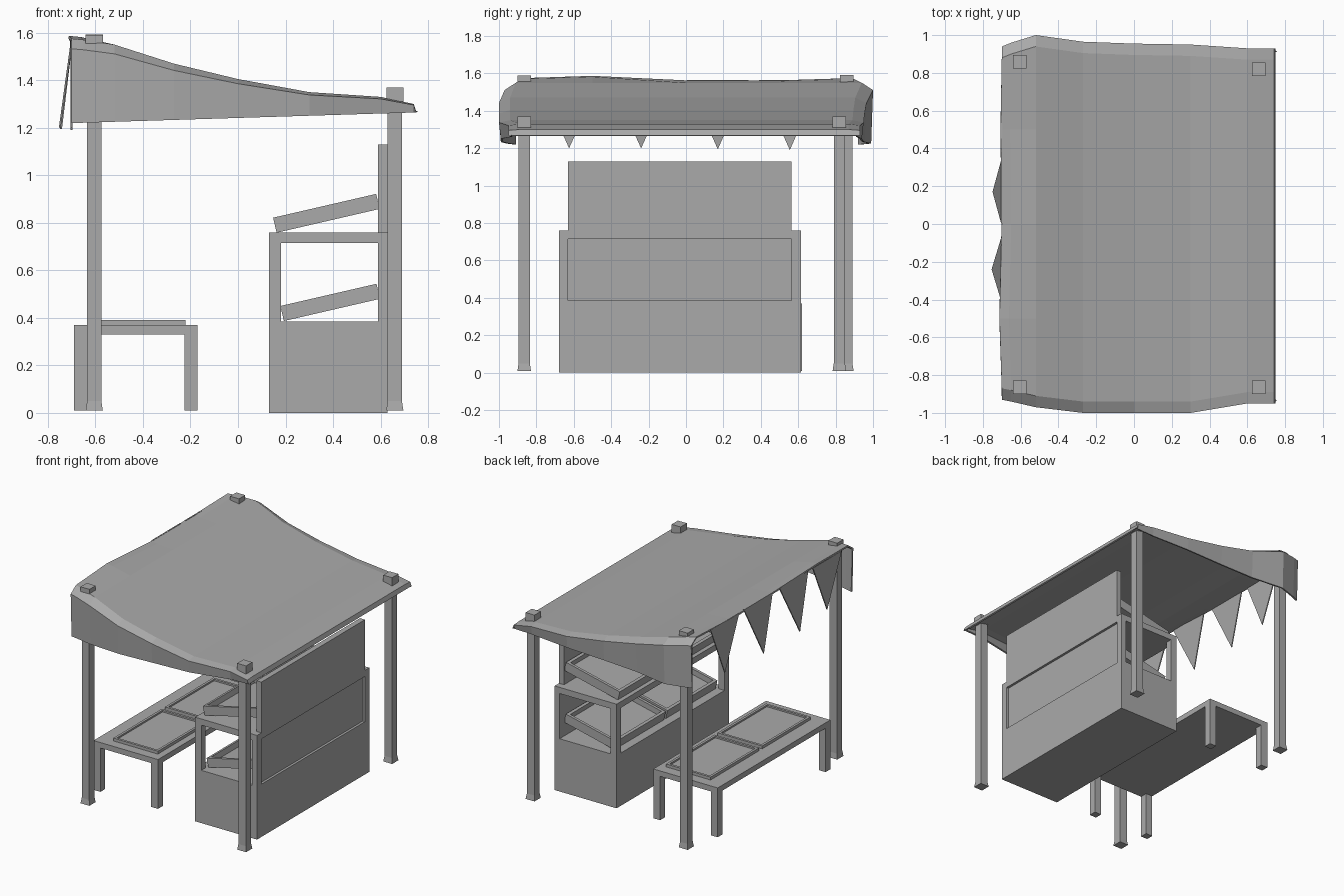
import bpy, bmesh, math
from mathutils import Matrix

if "Cube" in bpy.data.objects:
    bpy.data.objects.remove(bpy.data.objects["Cube"])

mat = bpy.data.materials.new("plain_grey")
mat.diffuse_color = (0.4, 0.4, 0.4, 1)
mat.use_nodes = True
mat.node_tree.nodes["Principled BSDF"].inputs["Base Color"].default_value = mat.diffuse_color


def finish(name, bm):
    me = bpy.data.meshes.new(name)
    bm.to_mesh(me)
    bm.free()
    me.materials.append(mat)
    ob = bpy.data.objects.new(name, me)
    bpy.context.collection.objects.link(ob)
    return ob


def box_into(bm, x0, x1, y0, y1, z0, z1):
    m = Matrix.Translation(((x0 + x1) / 2, (y0 + y1) / 2, (z0 + z1) / 2))
    m = m @ Matrix.Diagonal((x1 - x0, y1 - y0, z1 - z0, 1))
    return bmesh.ops.create_cube(bm, size=1, matrix=m)["verts"]


def box(name, *ext):
    bm = bmesh.new()
    box_into(bm, *ext)
    return finish(name, bm)


def tray(name, cx, cy, cz, length, width, height, tilt, rim, depth):
    # box with a sunken top, leaving a rim
    bm = bmesh.new()
    box_into(bm, -length / 2, length / 2, -width / 2, width / 2, -height / 2, height / 2)
    bm.normal_update()
    top = [f for f in bm.faces if f.normal.z > 0.9]
    bmesh.ops.inset_region(bm, faces=top, thickness=rim)
    edges = bmesh.ops.extrude_face_region(bm, geom=top)["geom"]
    bmesh.ops.delete(bm, geom=top, context='FACES')
    bmesh.ops.translate(bm, vec=(0, 0, -depth),
                        verts=[v for v in edges if isinstance(v, bmesh.types.BMVert)])
    bmesh.ops.recalc_face_normals(bm, faces=bm.faces)
    ob = finish(name, bm)
    ob.location = (cx, cy, cz)
    ob.rotation_euler = (0, math.radians(-tilt), 0)


# canopy posts with caps and flared feet
for i, (x, y, top) in enumerate([(-.605, -.865, 1.59), (-.605, .86, 1.592),
                                 (.66, -.865, 1.37), (.66, .82, 1.37)]):
    bm = bmesh.new()
    box_into(bm, x - .03, x + .03, y - .03, y + .03, .05, top - .06)
    box_into(bm, x - .036, x + .036, y - .036, y + .036, top - .06, top)
    foot = box_into(bm, x - .03, x + .03, y - .03, y + .03, .01, .05)
    for v in foot:
        if v.co.z < .03:
            v.co.x += math.copysign(.006, v.co.x - x)
            v.co.y += math.copysign(.006, v.co.y - y)
    finish("canopy_post_%d" % (i + 1), bm)

# sagging canopy with hanging side flaps: x, top z, front y, back y
stations = [(-.70, 1.575, -.93, .94), (-.65, 1.57, -.94, .96), (-.52, 1.55, -.97, 1.0),
            (-.27, 1.47, -1.0, .965), (0, 1.405, -1.0, .955), (.3, 1.35, -1.0, .95),
            (.6, 1.33, -.95, .93), (.74, 1.30, -.95, .93), (.75, 1.268, -.95, .93)]
bm = bmesh.new()
rows = []
for x, z, y0, y1 in stations:
    low = 1.22 + .031 * (x + .69)
    drop = .12 * (z - low)
    lift = .012 if x < -.6 else 0
    pts = [(x, y0 + .01, low), (x, y0, z - drop), (x, y0 + .06, z),
           (x - lift, -.5, z + lift), (x, 0, z - lift), (x - lift / 2, .5, z - lift),
           (x, y1 - .06, z), (x, y1, z - drop), (x, y1 - .01, low)]
    rows.append([bm.verts.new(p) for p in pts])
for a, b in zip(rows, rows[1:]):
    for j in range(len(a) - 1):
        bm.faces.new((a[j], b[j], b[j + 1], a[j + 1]))
canopy = finish("canopy_cloth", bm)
mod = canopy.modifiers.new("thickness", 'SOLIDIFY')
mod.thickness = .012
mod.offset = -1

# pennants hanging along the left edge
for i, (y, tip_x, tip_z) in enumerate([(-.625, -.70, 1.20), (-.24, -.75, 1.20),
                                       (.17, -.745, 1.195), (.555, -.70, 1.19)]):
    bm = bmesh.new()
    bm.faces.new([bm.verts.new(p) for p in
                  [(-.70, y - .165, 1.565), (-.70, y + .165, 1.565), (tip_x, y, tip_z)]])
    p = finish("pennant_%d" % (i + 1), bm)
    m = p.modifiers.new("thickness", 'SOLIDIFY')
    m.thickness = .008
    m.offset = 0

# display counter
Y0, Y1 = -.68, .615
box("counter_base", .13, .63, Y0, Y1, 0, .385)
box("counter_top", .13, .63, Y0, Y1, .715, .76)
for n, x0, x1 in (("front", .13, .18), ("rear", .59, .63)):
    for k, y in enumerate((Y0, Y1 - .05)):
        box("counter_%s_upright_%d" % (n, k + 1), x0, x1, y, y + .05, .385, .715)
box("counter_rear_panel", .59, .612, Y0 + .05, Y1 - .05, .385, .715)
box("counter_backboard", .59, .63, -.63, .565, .76, 1.13)

# tilted trays on both counter levels, flat trays on the bench
for k, y in enumerate((-.33, .265)):
    tray("lower_tray_%d" % (k + 1), .388, y, .465, .415, .575, .065, 13, .03, .04)
    tray("upper_tray_%d" % (k + 1), .372, y, .84, .445, .575, .065, 13, .03, .04)
    tray("bench_tray_%d" % (k + 1), -.40, y, .379, .36, .56, .024, 0, .025, .012)

# low bench
box("bench_top", -.69, -.17, -.68, .62, .33, .37)
for k, (x, y) in enumerate([(-.69, -.68), (-.225, -.68), (-.69, .565), (-.225, .565)]):
    box("bench_leg_%d" % (k + 1), x, x + .055, y, y + .055, .01, .33)
